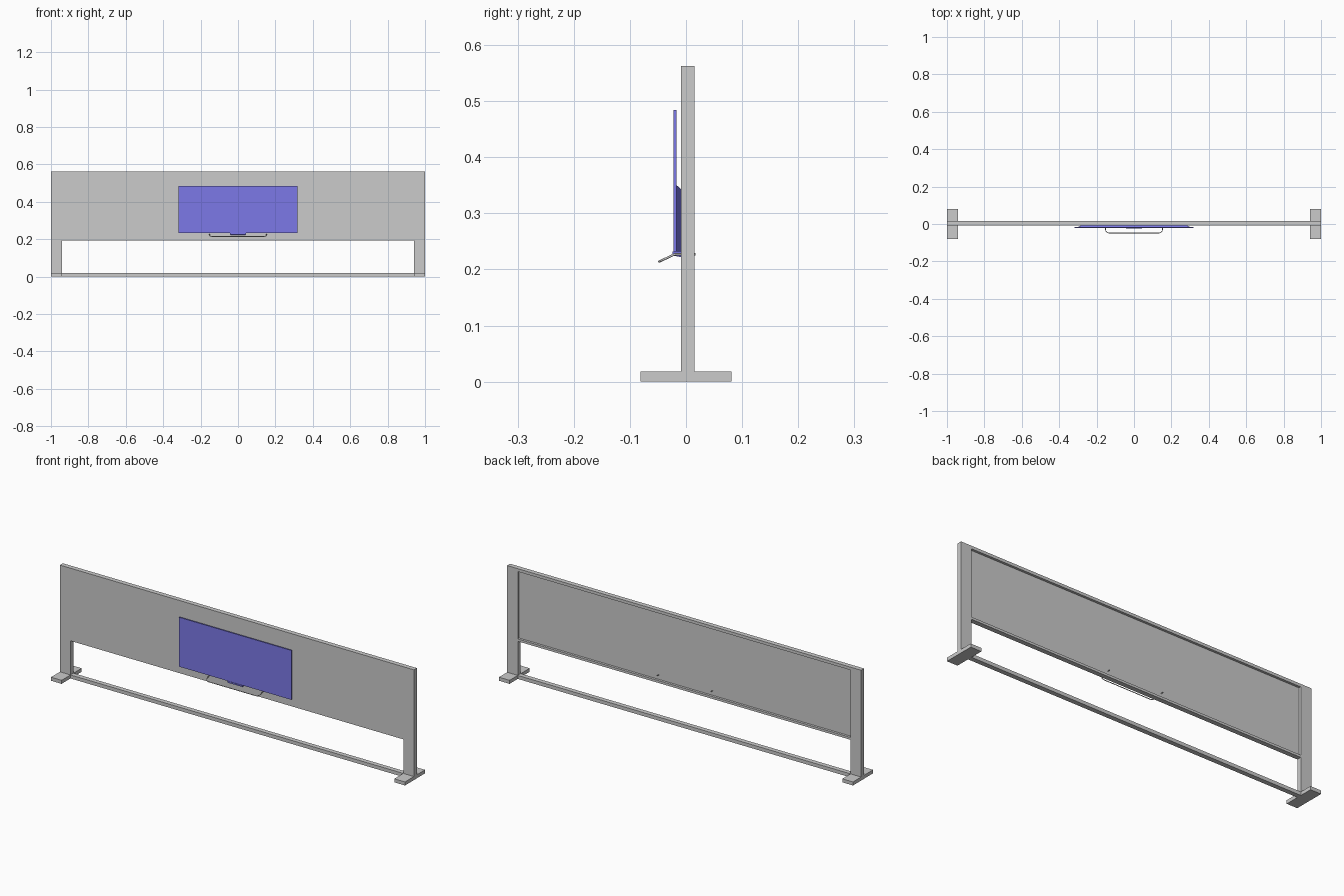
import bpy, bmesh, math
from mathutils import Vector

if "Cube" in bpy.data.objects:
    bpy.data.objects.remove(bpy.data.objects["Cube"])

blue = bpy.data.materials.new("screen_blue")
blue.diffuse_color = (0.2, 0.19, 0.8, 1)
blue.use_nodes = True
blue.node_tree.nodes["Principled BSDF"].inputs["Base Color"].default_value = blue.diffuse_color


def finish(name, bm, mat=None):
    bmesh.ops.recalc_face_normals(bm, faces=bm.faces)
    me = bpy.data.meshes.new(name)
    bm.to_mesh(me)
    bm.free()
    ob = bpy.data.objects.new(name, me)
    bpy.context.collection.objects.link(ob)
    if mat:
        me.materials.append(mat)
    return ob


def box(name, x, y, z, mat=None):
    bm = bmesh.new()
    bmesh.ops.create_cube(bm, size=1)
    for v in bm.verts:
        v.co = Vector([(a + b) / 2 + c * (b - a) for c, (a, b) in zip(v.co, (x, y, z))])
    return finish(name, bm, mat)


def frustum(name, front, back, mat):
    # each end is (x half-width, y, z low, z high)
    bm = bmesh.new()
    rings = [[bm.verts.new((sx * h, y, z)) for sx, z in ((-1, z0), (1, z0), (1, z1), (-1, z1))]
             for h, y, z0, z1 in (front, back)]
    for r in rings:
        bm.faces.new(r)
    for i in range(4):
        j = (i + 1) % 4
        bm.faces.new((rings[0][i], rings[0][j], rings[1][j], rings[1][i]))
    return finish(name, bm, mat)


F, B = -0.009, 0.015   # front and back planes of the frame

# End posts and feet
for side, s in (("left", -1), ("right", 1)):
    xs = sorted((s * 0.94, s * 1.0))
    box(side + "_post", xs, (F, B), (0.018, 0.563))
    box(side + "_foot", xs, (-0.081, 0.081), (0, 0.018))

# Rails and thin front panel, leaving a recess at the back
inner = (-0.94, 0.94)
box("base_rail", inner, (F, B), (0, 0.018))
box("lower_rail", inner, (F, B), (0.192, 0.204))
box("upper_rail", inner, (F, B), (0.548, 0.563))
box("panel", inner, (F, 0.003), (0.204, 0.548))

# Television: flat screen, tapered rear housing, sensor bar
box("screen", (-0.317, 0.317), (-0.022, -0.0165), (0.232, 0.484), blue)
frustum("screen_housing", (0.3, -0.0165, 0.232, 0.35), (0.285, F, 0.232, 0.343), blue)
frustum("sensor_bar", (0.042, -0.0245, 0.225, 0.232), (0.038, F, 0.222, 0.232), blue)

# Bent wire support passing through the panel
cu = bpy.data.curves.new("wire_support", 'CURVE')
cu.dimensions = '3D'
cu.bevel_depth = 0.002
cu.bevel_resolution = 2
cu.use_fill_caps = True
half, r, y0, z0, yf, zf = 0.152, 0.018, -0.02, 0.227, -0.048, 0.214
side_pts = [(half, 0.017, z0), (half, y0, z0)]
for i in range(7):
    a = math.radians(15 * i)
    y = yf + r - r * math.sin(a)
    side_pts.append((half - r + r * math.cos(a), y, z0 + (zf - z0) * (y - y0) / (yf - y0)))
pts = side_pts + [(-x, y, z) for x, y, z in reversed(side_pts)]
sp = cu.splines.new('POLY')
sp.points.add(len(pts) - 1)
for p, co in zip(sp.points, pts):
    p.co = (*co, 1)
wire = bpy.data.objects.new("wire_support", cu)
bpy.context.collection.objects.link(wire)
